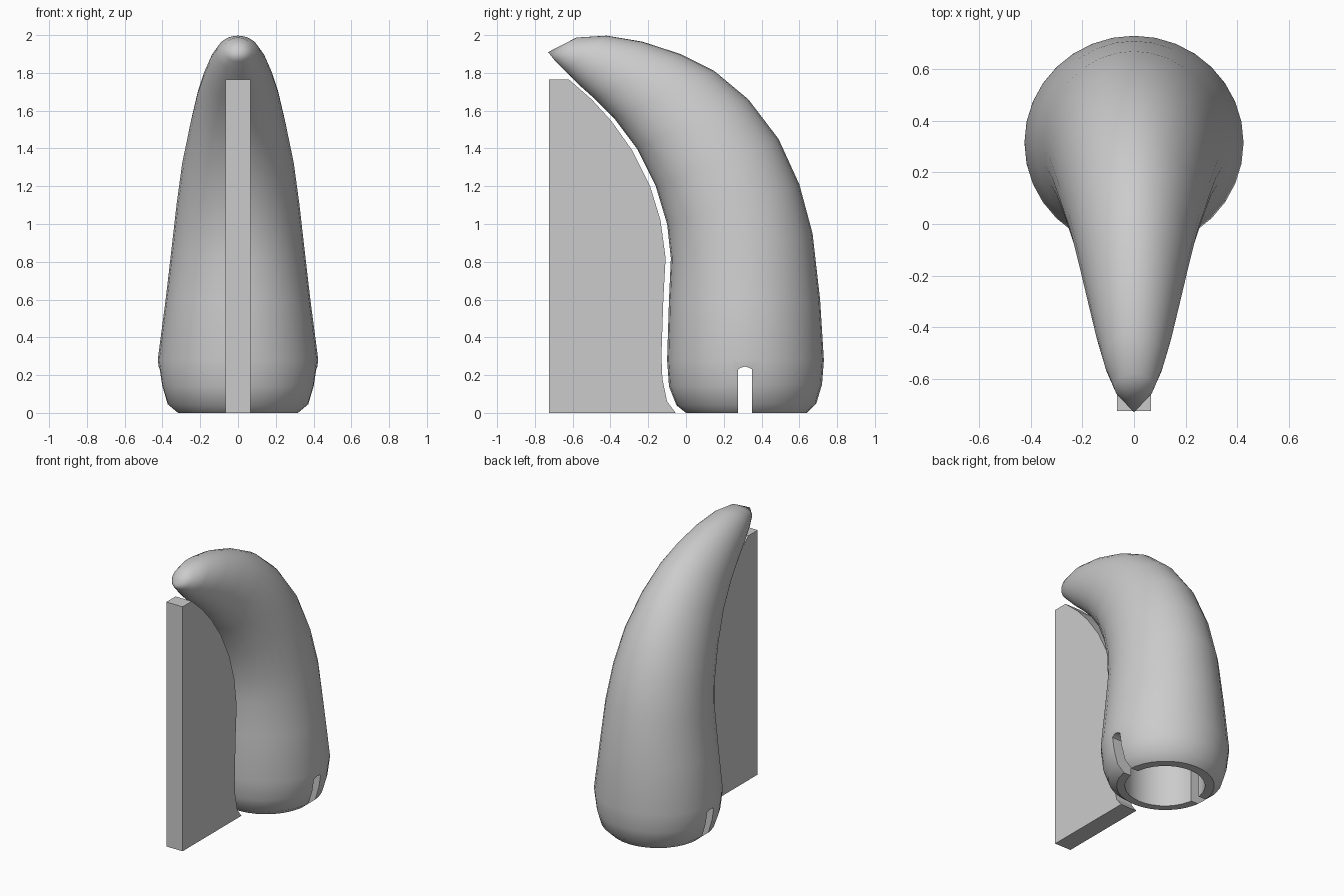
import bpy, bmesh
from math import cos, sin, tau, radians

cube = bpy.data.objects.get("Cube")
if cube:
    bpy.data.objects.remove(cube, do_unlink=True)

grey = bpy.data.materials.new("light grey")
grey.use_nodes = True
grey.diffuse_color = (0.6, 0.6, 0.6, 1)
grey.node_tree.nodes["Principled BSDF"].inputs["Base Color"].default_value = grey.diffuse_color


def make_object(name, bm):
    bmesh.ops.recalc_face_normals(bm, faces=bm.faces)
    mesh = bpy.data.meshes.new(name)
    bm.to_mesh(mesh)
    bm.free()
    mesh.materials.append(grey)
    obj = bpy.data.objects.new(name, mesh)
    bpy.context.collection.objects.link(obj)
    return obj


def extrude_profile(name, profile, half_width):
    """Prism with a y-z outline, centred on x = 0."""
    bm = bmesh.new()
    face = bm.faces.new([bm.verts.new((-half_width, y, z)) for y, z in profile])
    moved = bmesh.ops.extrude_face_region(bm, geom=[face])["geom"]
    verts = [v for v in moved if isinstance(v, bmesh.types.BMVert)]
    bmesh.ops.translate(bm, verts=verts, vec=(2 * half_width, 0, 0))
    return make_object(name, bm)


def cut(target, cutter):
    mod = target.modifiers.new("cut", 'BOOLEAN')
    mod.operation = 'DIFFERENCE'
    mod.solver = 'EXACT'
    mod.object = cutter
    bpy.context.view_layer.objects.active = target
    bpy.ops.object.modifier_apply(modifier=mod.name)
    bpy.data.objects.remove(cutter, do_unlink=True)


# Curved horn: each ring has a front point, a back point and a half width
RINGS = [
    ((0, 0), (.64, 0), .32),
    ((-.05, .04), (.69, .05), .375),
    ((-.09, .14), (.72, .15), .405),
    ((-.10, .28), (.73, .28), .425),
    ((-.09, .6), (.71, .6), .383),
    ((-.08, .82), (.67, .95), .35),
    ((-.10, 1.0), (.6, 1.21), .325),
    ((-.16, 1.2), (.49, 1.45), .295),
    ((-.26, 1.4), (.33, 1.66), .252),
    ((-.38, 1.56), (.15, 1.81), .215),
    ((-.48, 1.66), (-.03, 1.9), .183),
    ((-.57, 1.74), (-.23, 1.965), .15),
    ((-.64, 1.81), (-.42, 1.997), .115),
    ((-.69, 1.86), (-.58, 1.987), .075),
]
TIP = (0, -.73, 1.91)
SIDES = 32

bm = bmesh.new()
loops = []
for (yf, zf), (yb, zb), width in RINGS:
    loop = []
    for i in range(SIDES):
        a = tau * i / SIDES
        t = (1 + sin(a)) / 2
        loop.append(bm.verts.new((width * cos(a), yf + (yb - yf) * t, zf + (zb - zf) * t)))
    loops.append(loop)
tip = bm.verts.new(TIP)
bm.faces.new(loops[0])
for i in range(SIDES):
    j = (i + 1) % SIDES
    for low, high in zip(loops, loops[1:]):
        bm.faces.new((low[i], low[j], high[j], high[i]))
    bm.faces.new((loops[-1][i], loops[-1][j], tip))
horn = make_object("horn", bm)

# Round socket in the base
bm = bmesh.new()
bmesh.ops.create_cone(bm, cap_ends=True, segments=SIDES, radius1=.262, radius2=.262, depth=1)
bmesh.ops.translate(bm, verts=bm.verts, vec=(0, .315, 0))
cut(horn, make_object("socket_cutter", bm))

# Arched slot through both sides of the base
slot = [(.275, -.1), (.35, -.1), (.35, .23), (.333, .24), (.3125, .245), (.292, .24), (.275, .23)]
cut(horn, extrude_profile("slot_cutter", slot, .6))

bpy.ops.object.select_all(action='DESELECT')
horn.select_set(True)
bpy.context.view_layer.objects.active = horn
bpy.ops.object.shade_smooth_by_angle(angle=radians(35))

# Flat support plate following the inner curve of the horn
extrude_profile("support_plate", [
    (-.725, 0), (-.055, 0), (-.10, .06), (-.125, .18), (-.13, .3), (-.12, .6),
    (-.108, .82), (-.135, 1.02), (-.19, 1.2), (-.285, 1.39), (-.395, 1.545),
    (-.5, 1.66), (-.62, 1.765), (-.725, 1.765),
], .065)
